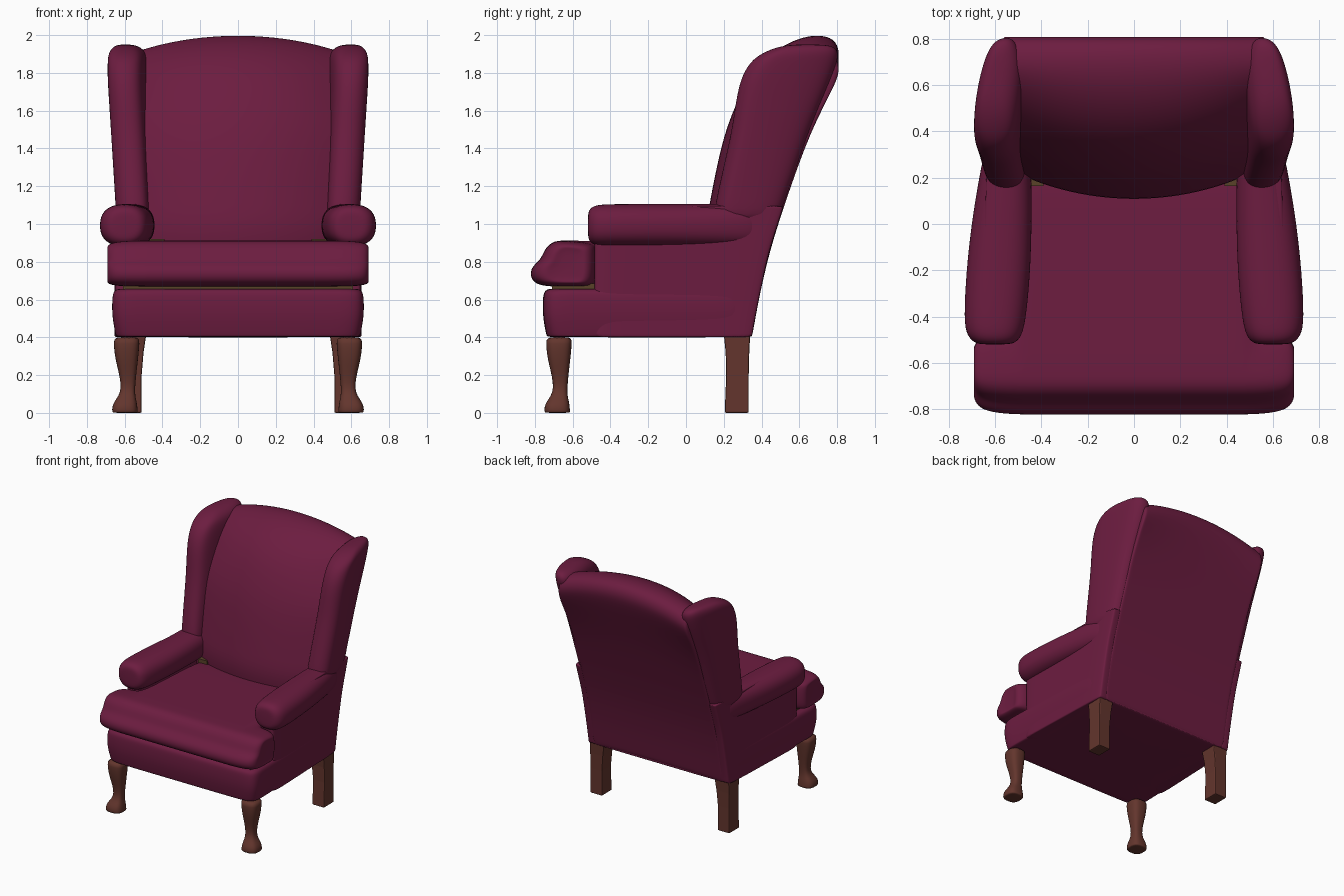
import bpy, bmesh, math

cube = bpy.data.objects.get("Cube")
if cube:
    bpy.data.objects.remove(cube, do_unlink=True)


def material(name, rgb):
    m = bpy.data.materials.new(name)
    m.use_nodes = True
    m.diffuse_color = (*rgb, 1)
    bsdf = next(n for n in m.node_tree.nodes if n.type == 'BSDF_PRINCIPLED')
    bsdf.inputs["Base Color"].default_value = (*rgb, 1)
    bsdf.inputs["Roughness"].default_value = 0.8
    return m


FABRIC = material("burgundy fabric", (0.15, 0.012, 0.051))
WOOD = material("brown wood", (0.125, 0.036, 0.026))
FRAME = material("olive lining", (0.10, 0.055, 0.022))


def loft(name, rings, mat, mirror=False, subdiv=2, smooth=True):
    """Skin a list of equal-length rings, closing both ends."""
    bm = bmesh.new()
    rows = [[bm.verts.new(p) for p in ring] for ring in rings]
    n = len(rows[0])
    for a, b in zip(rows, rows[1:]):
        for i in range(n):
            j = (i + 1) % n
            bm.faces.new((a[i], a[j], b[j], b[i]))
    bm.faces.new(rows[0][::-1])
    bm.faces.new(rows[-1])
    bmesh.ops.recalc_face_normals(bm, faces=bm.faces)
    for f in bm.faces:
        f.smooth = smooth
    me = bpy.data.meshes.new(name)
    bm.to_mesh(me)
    bm.free()
    me.materials.append(mat)
    ob = bpy.data.objects.new(name, me)
    bpy.context.collection.objects.link(ob)
    if mirror:
        ob.modifiers.new("Mirror", 'MIRROR').use_mirror_merge = False
    if subdiv:
        s = ob.modifiers.new("Subdivision", 'SUBSURF')
        s.levels = s.render_levels = subdiv
    return ob


def superellipse(n, power):
    """Unit rounded-square outline."""
    out = []
    for i in range(n):
        a = 2 * math.pi * (i + 0.5) / n
        c, s = math.cos(a), math.sin(a)
        out.append((math.copysign(abs(c) ** (2 / power), c),
                    math.copysign(abs(s) ** (2 / power), s)))
    return out


def interp(table, t):
    """Piecewise linear lookup in (key, value) pairs."""
    for (a, u), (b, v) in zip(table, table[1:]):
        if t <= b:
            return u + (v - u) * max(0, t - a) / (b - a)
    return table[-1][1]


def box(name, x0, x1, y0, y1, z0, z1, mirror=False):
    return loft(name, [[(x0, y0, z), (x1, y0, z), (x1, y1, z), (x0, y1, z)]
                       for z in (z0, z1)], FRAME, mirror, subdiv=0, smooth=False)


# Slope of the outside back, as y at each height
BACK = [(0.4, 0.35), (0.58, 0.38), (0.85, 0.44), (1.1, 0.52),
        (1.5, 0.66), (1.83, 0.80), (1.9, 0.81)]

# Seat base with a slightly swollen apron
rings = []
for z, grow in [(0.40, -0.02), (0.405, -0.012), (0.43, -0.006), (0.52, 0.010),
                (0.61, 0.008), (0.64, 0.002), (0.655, -0.015), (0.659, -0.04)]:
    y0, y1 = -0.75 - grow, 0.35
    ring = []
    for u, v in superellipse(32, 14):
        y = (y0 + y1) / 2 + v * (y1 - y0) / 2
        ring.append((u * (0.645 + grow - 0.02 * v), y, z))
    rings.append(ring)
loft("seat_base", rings, FABRIC)

# Side panels under the arms
rings = []
for z in (0.40, 0.405, 0.5, 0.7, 0.85, 0.95, 1.05, 1.09, 1.098):
    y0, y1 = -0.485, interp(BACK, z)
    ring = []
    for u, v in superellipse(28, 8):
        outer = 0.643 - 0.015 * v
        ring.append(((0.54 + outer) / 2 + u * (outer - 0.54) / 2,
                     (y0 + y1) / 2 + v * (y1 - y0) / 2, z))
    rings.append(ring)
loft("side_panels", rings, FABRIC, mirror=True)

# Rolled arms: y, inner x, outer x, relative height
rings = []
for y, xi, xo, h in [(-0.52, 0.54, 0.66, 0.5), (-0.512, 0.51, 0.69, 0.75),
                     (-0.485, 0.485, 0.72, 0.94), (-0.42, 0.465, 0.737, 1),
                     (-0.2, 0.445, 0.725, 1), (0, 0.44, 0.703, 1),
                     (0.2, 0.44, 0.670, 1), (0.32, 0.45, 0.645, 1),
                     (0.42, 0.47, 0.61, 0.95)]:
    rings.append([((xi + xo) / 2 + u * (xo - xi) / 2, y, 0.993 + v * 0.114 * h)
                  for u, v in superellipse(20, 2.4)])
loft("arms", rings, FABRIC, mirror=True)

# Wings: plan outline as (x, fraction of depth), stacked up the height
PLAN = [(0.60, 0), (0.655, 0.03), (0.692, 0.13), (0.694, 0.27), (0.68, 0.5),
        (0.655, 0.73), (0.62, 0.92), (0.57, 1), (0.50, 0.99), (0.47, 0.7),
        (0.485, 0.4), (0.507, 0.15), (0.54, 0.03)]
rings = []
for z, front, back, s in [(1.0, 0.14, 0, 1), (1.1, 0.15, 0, 1), (1.3, 0.195, 0, 1),
                          (1.5, 0.24, 0, 1), (1.65, 0.26, 0, 1), (1.77, 0.285, 0, 1),
                          (1.86, 0.335, 0, 0.98), (1.905, 0.40, 0.81, 0.92),
                          (1.938, 0.48, 0.79, 0.68), (1.951, 0.57, 0.73, 0.3)]:
    back = back or interp(BACK, z)
    u = min(1, (z - 1) / 0.8)
    wide = 0.908 + 0.092 * u
    ring = []
    for x, t in PLAN:
        x = (0.6 + (x - 0.6) * s) * wide + 0.05 * (1 - u) * t
        ring.append((x, front + t * (back - front), z))
    rings.append(ring)
loft("wings", rings, FABRIC, mirror=True)

# Padded back: side profile swept across, bowed forward and crowned
PROFILE = [(0.2, 0.405), (0.14, 0.7), (0.09, 0.95), (0.118, 1.1), (0.15, 1.27),
           (0.195, 1.47), (0.255, 1.63), (0.325, 1.77), (0.415, 1.88), (0.52, 1.955),
           (0.62, 1.995), (0.71, 2.005), (0.785, 1.985), (0.815, 1.92), (0.80, 1.83),
           (0.66, 1.5), (0.52, 1.1), (0.44, 0.85), (0.38, 0.58), (0.354, 0.42),
           (0.345, 0.402)]
rings = []
for x in (-0.575, -0.56, -0.45, -0.35, -0.2, 0, 0.2, 0.35, 0.45, 0.56, 0.575):
    ring = []
    for i, (y, z) in enumerate(PROFILE):
        bow = 0.45 * x * x * max(0, min(1, (11 - i) / 4))
        crown = 0.3 * x * x * max(0, min(1, (z - 1.5) / 0.4))
        ring.append((x, y + bow, z - crown))
    rings.append(ring)
loft("padded_back", rings, FABRIC)

# T-shaped seat cushion: front roll profile, with ears ahead of the arms
ROLL = [(-0.62, 0.912), (-0.70, 0.914), (-0.748, 0.87), (-0.768, 0.81),
        (-0.818, 0.775), (-0.826, 0.72), (-0.795, 0.68), (-0.72, 0.668), (-0.6, 0.668)]
half = [(0.684, -0.51, 0.45), (0.695, -0.50, 0.62), (0.680, -0.485, 0.82),
        (0.64, -0.475, 0.93), (0.57, -0.47, 0.985), (0.49, -0.47, 1),
        (0.475, 0.24, 1), (0.44, 0.24, 1), (0.22, 0.24, 1)]
rings = []
for x, back, s in half + [(0, 0.24, 1)] + [(-x, b, s) for x, b, s in half[::-1]]:
    mid = (back - 0.6) / 2
    loop = [(back, 0.87), (back - 0.02, 0.895), (mid, 0.905)] + ROLL
    loop += [(mid, 0.668), (back - 0.02, 0.675), (back, 0.72)]
    rings.append([(x, -0.6 + (y + 0.6) * s, 0.77 + (z - 0.77) * (0.35 + 0.65 * s))
                  for y, z in loop])
loft("seat_cushion", rings, FABRIC)

# Lining that shows in the gaps
box("seat_deck", -0.61, 0.61, -0.71, 0.1, 0.62, 0.685)
box("back_corner_lining", 0.39, 0.47, 0.165, 0.3, 0.6, 0.92, mirror=True)

# Curved front legs: height, x centre, radius
rings = []
for z, x, r in [(0, 0.598, 0.066), (0.004, 0.598, 0.068), (0.03, 0.600, 0.068),
                (0.06, 0.596, 0.060), (0.09, 0.588, 0.044), (0.13, 0.582, 0.037),
                (0.19, 0.583, 0.043), (0.25, 0.587, 0.054), (0.31, 0.590, 0.064),
                (0.37, 0.590, 0.069), (0.405, 0.588, 0.068)]:
    rings.append([(x + u * r, -x - 0.083 + v * r, z) for u, v in superellipse(20, 2.8)])
loft("front_legs", rings, WOOD, mirror=True, subdiv=1)

# Square back legs with softened corners
rings = []
for z, x0, y0, y1 in [(0, 0.51, 0.205, 0.332), (0.2, 0.51, 0.213, 0.332),
                      (0.32, 0.50, 0.21, 0.335), (0.42, 0.485, 0.20, 0.34)]:
    rings.append([(x0, y0, z), (0.615, y0, z), (0.615, y1, z), (x0, y1, z)])
legs = loft("back_legs", rings, WOOD, mirror=True, subdiv=0, smooth=False)
bevel = legs.modifiers.new("Bevel", 'BEVEL')
bevel.width, bevel.segments = 0.008, 2
